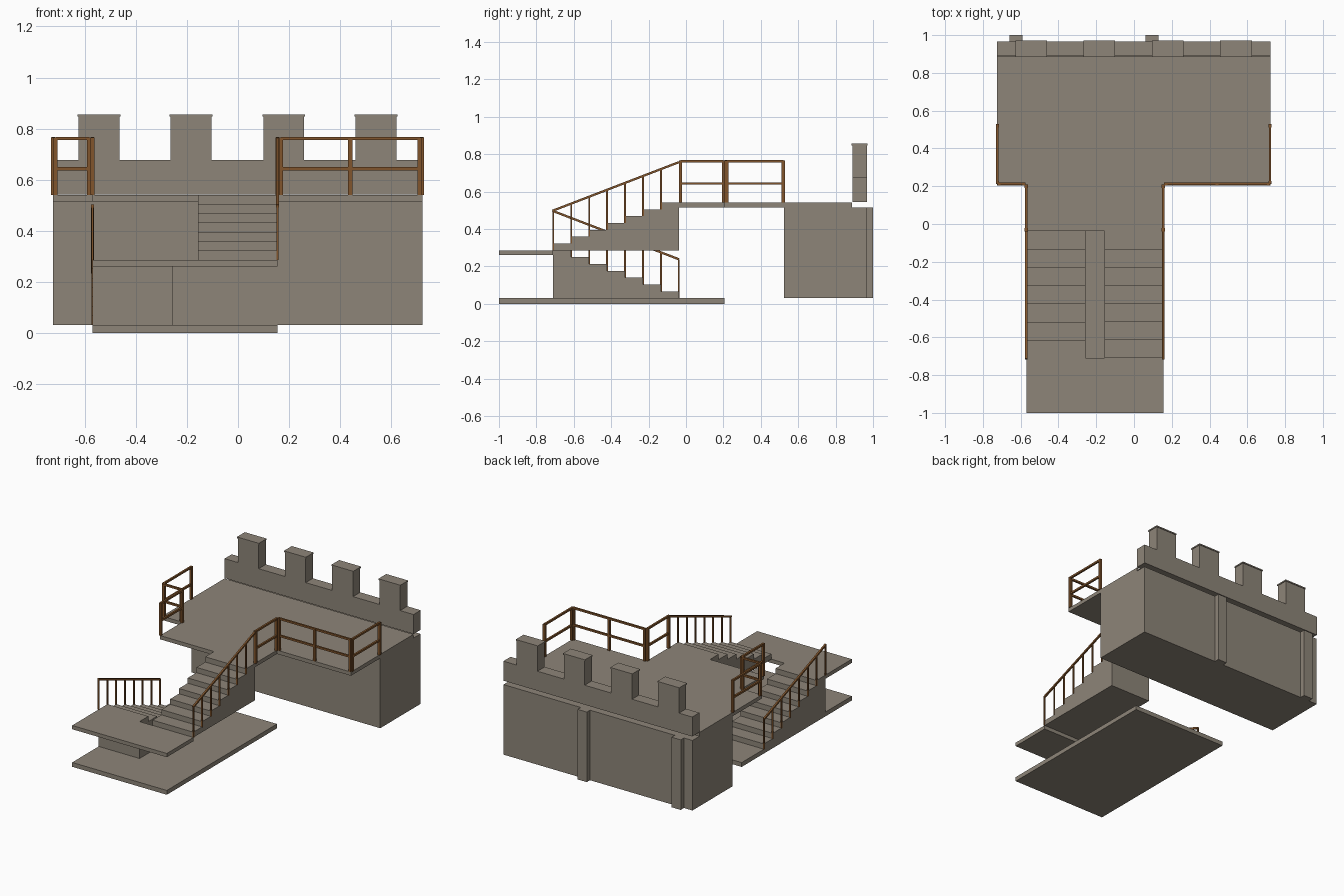
import bpy
from mathutils import Vector

if "Cube" in bpy.data.objects:
    bpy.data.objects.remove(bpy.data.objects["Cube"])


def material(name, col):
    m = bpy.data.materials.new(name)
    m.diffuse_color = (*col, 1)
    m.use_nodes = True
    m.node_tree.nodes["Principled BSDF"].inputs["Base Color"].default_value = m.diffuse_color
    return m


STONE = material("grey stone", (0.27, 0.235, 0.19))
WOOD = material("brown wood", (0.22, 0.09, 0.025))


def mesh(name, verts, faces, mat):
    me = bpy.data.meshes.new(name)
    me.from_pydata(verts, [], faces)
    me.materials.append(mat)
    ob = bpy.data.objects.new(name, me)
    bpy.context.collection.objects.link(ob)
    return ob


def prism(name, profile, axis, lo, hi, mat=STONE):
    """Extrude a counter-clockwise 2D profile along x (profile y,z), y (x,z) or z (x,y)."""
    def place(p, t):
        return {"x": (t, *p), "y": (p[0], t, p[1]), "z": (*p, t)}[axis]
    n = len(profile)
    verts = [place(p, lo) for p in profile] + [place(p, hi) for p in profile]
    faces = [tuple(range(n))[::-1], tuple(range(n, 2 * n))]
    faces += [(i, (i + 1) % n, n + (i + 1) % n, n + i) for i in range(n)]
    if axis == "y":
        faces = [f[::-1] for f in faces]
    return mesh(name, verts, faces, mat)


def box(name, x0, x1, y0, y1, z0, z1, mat=STONE):
    return prism(name, [(x0, y0), (x1, y0), (x1, y1), (x0, y1)], "z", z0, z1, mat)


def bar(name, a, b, w=0.014):
    """Square wooden bar between two points."""
    a, b = Vector(a), Vector(b)
    d = (b - a).normalized()
    side = d.cross(Vector((0, 0, 1)) if abs(d.z) < 0.9 else Vector((0, 1, 0))).normalized()
    up = side.cross(d)
    ring = [(side * s + up * t) * w / 2 for s, t in ((-1, -1), (1, -1), (1, 1), (-1, 1))]
    verts = [a + r for r in ring] + [b + r for r in ring]
    faces = [(0, 1, 2, 3), (7, 6, 5, 4)] + [(i, i + 4, (i + 1) % 4 + 4, (i + 1) % 4) for i in range(4)]
    return mesh(name, verts, faces, WOOD)


XL, XR = -0.57, 0.155          # stair tower sides
WL, WR = -0.725, 0.722         # wall sides
YB, YT = -0.71, -0.038         # stair run
Z0, Z1, Z2 = 0.03, 0.286, 0.541  # floor levels
N = 7
RUN = (YT - YB) / N

# floors
box("base_slab", XL, XR, -1, 0.205, 0, Z0)
box("middle_landing", XL, XR, -1, YB, 0.26, Z1)
prism("upper_platform", [(XL, YT), (XR, YT), (XR, 0.205), (WR, 0.205), (WR, 0.888),
                         (WL, 0.888), (WL, 0.205), (XL, 0.205)], "z", 0.515, Z2)

# wall block with rear pilasters
box("wall_block", WL, WR, 0.525, 0.965, Z0, 0.515)
for x in (-0.66, 0.06):
    box("rear_pilaster", x, x + 0.07, 0.96, 1.0, Z0, 0.515)

# battlement
prof = [(WL, Z2 + 0.002), (WR, Z2 + 0.002), (WR, 0.678)]
merlons = [-0.624, -0.264, 0.099, 0.46]
for x in reversed(merlons):
    prof += [(x + 0.16, 0.678), (x + 0.16, 0.847), (x, 0.847), (x, 0.678)]
prof.append((WL, 0.678))
prism("battlement", prof, "y", 0.889, 0.967)
for x in merlons:
    box("merlon_cap", x - 0.004, x + 0.164, 0.885, 0.971, 0.847, 0.856)


# stair flights: stepped side profiles
def flight(name, x0, x1, z_low, z_high, y_low, y_high):
    rise, run = (z_high - z_low) / N, (y_high - y_low) / N
    prof = [(y_low, z_low)]
    for i in range(N):
        prof += [(y_low + i * run, z_low + (i + 1) * rise),
                 (y_low + (i + 1) * run, z_low + (i + 1) * rise)]
    prof.append((y_high, z_low))
    if run > 0:
        prof.reverse()
    prism(name, prof, "x", x0, x1)


flight("lower_stairs", XL, -0.257, Z0, Z1, YT, YB)
flight("upper_stairs", -0.157, XR, Z1, Z2, YB, YT)

# stair railings: one thin post per step and a sloping handrail
for name, x, za, zb, ta, tb in (("lower", XL, Z1, Z0, 0.497, 0.238),
                                ("upper", XR, Z1, Z2, 0.497, 0.757)):
    bar(name + "_stair_handrail", (x, YB - 0.004, ta), (x, YT, tb), 0.012)
    for i in range(N + 1):
        if name == "upper" and i == N:
            continue
        y, f = YB + i * RUN, i / N
        bar(name + "_stair_post", (x, y, za + (zb - za) * f), (x, y, ta + (tb - ta) * f), 0.009)


# platform railings: runs of posts with top and middle rails
def railing(name, a, b, mids=()):
    a, b = Vector((*a, 0)), Vector((*b, 0))
    for z in (0.643, 0.761):
        bar(name + "_rail", a + Vector((0, 0, z)), b + Vector((0, 0, z)), 0.013)
    for f in (0, *mids, 1):
        p = a.lerp(b, f)
        bar(name + "_post", p + Vector((0, 0, Z2)), p + Vector((0, 0, 0.766)), 0.017)


railing("right_inner_railing", (XR, -0.03), (XR, 0.2))
railing("right_front_railing", (XR + 0.013, 0.212), (0.712, 0.212), (0.5,))
railing("right_side_railing", (0.72, 0.22), (0.72, 0.52))
railing("left_inner_railing", (XL, -0.03), (XL, 0.2))
railing("left_front_railing", (XL - 0.013, 0.212), (-0.715, 0.212))
railing("left_side_railing", (-0.723, 0.22), (-0.723, 0.52))
